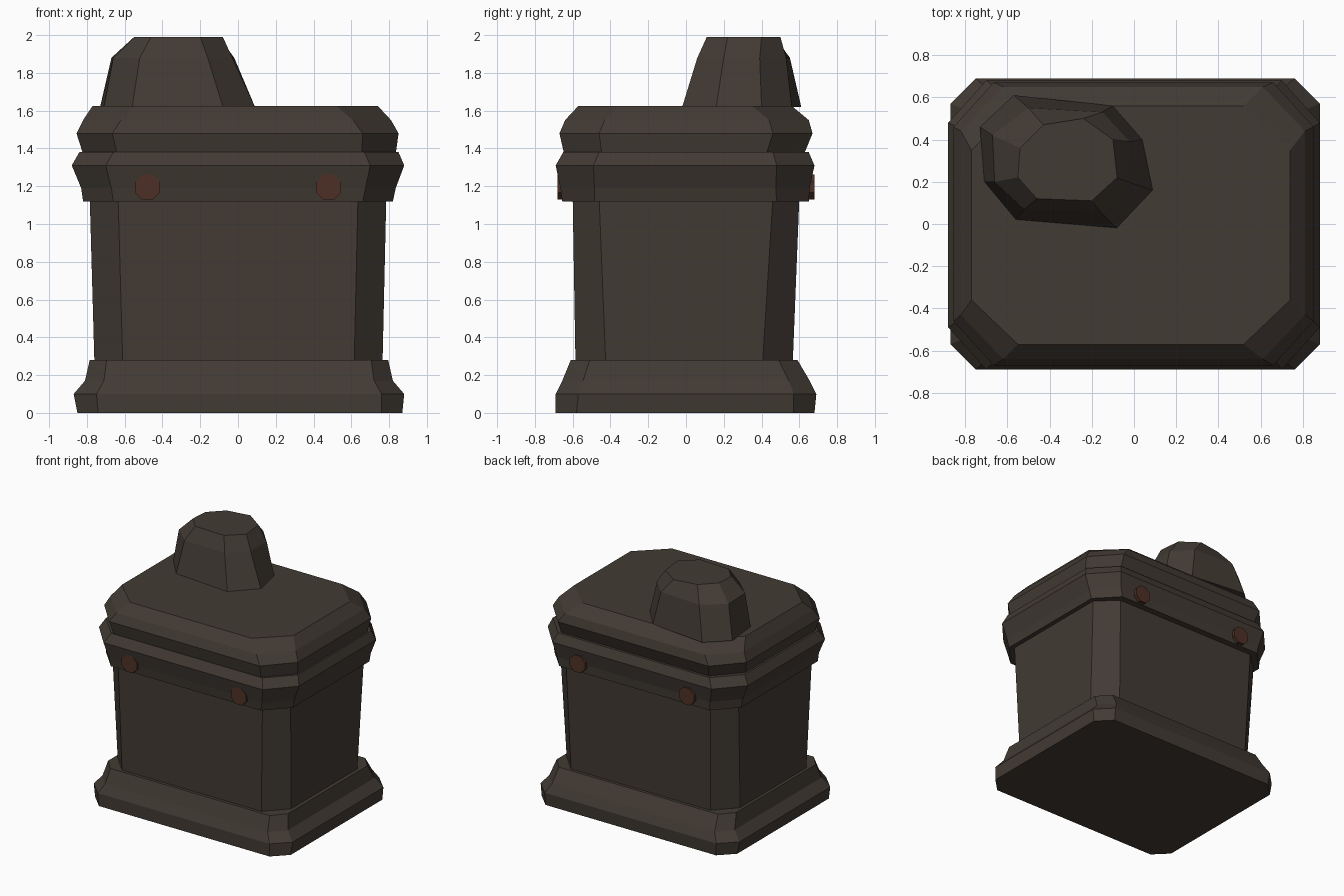
import bpy, bmesh
from math import radians
from mathutils import Matrix

cube = bpy.data.objects.get("Cube")
if cube:
    bpy.data.objects.remove(cube)


def make_material(name, rgb):
    mat = bpy.data.materials.new(name)
    mat.use_nodes = True
    mat.diffuse_color = (*rgb, 1)
    bsdf = mat.node_tree.nodes["Principled BSDF"]
    bsdf.inputs["Base Color"].default_value = (*rgb, 1)
    bsdf.inputs["Roughness"].default_value = 0.9
    return mat


stone = make_material("dark stone", (0.055, 0.043, 0.034))
rust = make_material("rusty metal", (0.075, 0.030, 0.019))


def add_object(name, bm, mat):
    bmesh.ops.recalc_face_normals(bm, faces=bm.faces)
    mesh = bpy.data.meshes.new(name)
    bm.to_mesh(mesh)
    bm.free()
    mesh.materials.append(mat)
    obj = bpy.data.objects.new(name, mesh)
    bpy.context.collection.objects.link(obj)
    return obj


def loft(name, loops, mat):
    """Skin a stack of equal-length point loops and cap both ends."""
    bm = bmesh.new()
    rings = [[bm.verts.new(p) for p in loop] for loop in loops]
    for low, high in zip(rings, rings[1:]):
        for i in range(len(low)):
            j = (i + 1) % len(low)
            bm.faces.new((low[i], low[j], high[j], high[i]))
    bm.faces.new(rings[0][::-1])
    bm.faces.new(rings[-1])
    return add_object(name, bm, mat)


def octagon(left, right, front, back, cx, cy, z):
    """Rectangle with cut corners."""
    return [(left + cx, front, z), (right - cx, front, z),
            (right, front + cy, z), (right, back - cy, z),
            (right - cx, back, z), (left + cx, back, z),
            (left, back - cy, z), (left, front + cy, z)]


# Stacked slabs: left, right, front, back, corner cut x, corner cut y, height
slabs = {
    "plinth": [(-.85, .87, -.69, .68, .11, .11, 0),
               (-.87, .88, -.69, .69, .12, .12, .10),
               (-.81, .82, -.655, .655, .10, .11, .17),
               (-.785, .795, -.61, .59, .09, .10, .28)],
    "body": [(-.76, .765, -.585, .565, .15, .16, .26),
             (-.785, .785, -.60, .60, .15, .14, 1.14)],
    "band": [(-.82, .82, -.655, .65, .16, .17, 1.12),
             (-.83, .835, -.665, .655, .16, .18, 1.19),
             (-.88, .88, -.69, .68, .18, .20, 1.31),
             (-.84, .85, -.65, .65, .18, .19, 1.38)],
    "lid": [(-.82, .835, -.645, .625, .18, .20, 1.37),
            (-.855, .85, -.67, .67, .19, .21, 1.48),
            (-.82, .81, -.64, .65, .20, .21, 1.55),
            (-.77, .74, -.57, .56, .22, .21, 1.625)],
}
for name, rows in slabs.items():
    loft(name, [octagon(*row) for row in rows], stone)

# Rough stone resting on the lid
foot = [(-.73, .46), (-.71, .20), (-.56, .02), (-.08, -.02),
        (.09, .16), (.04, .40), (-.10, .56), (-.57, .61)]
shoulder = [(-.67, .42), (-.66, .20), (-.52, .07), (-.16, .06),
            (-.03, .20), (-.02, .39), (-.15, .53), (-.50, .55)]
crown = [(-.54, .36), (-.55, .22), (-.46, .12), (-.20, .11),
         (-.08, .22), (-.10, .40), (-.24, .50), (-.43, .47)]
loft("rock", [[(x, y, z) for x, y in ring] for ring, z in
              ((foot, 1.62), (shoulder, 1.88), (crown, 1.99))], stone)

# Domed studs on the front and back of the band
for side, label in ((-1, "front"), (1, "back")):
    for x in (-.48, .48):
        bm = bmesh.new()
        turn = Matrix.Rotation(radians(90), 4, "X") @ Matrix.Rotation(radians(22.5), 4, "Z")
        place = Matrix.Translation((x, side * .65, 1.195)) @ turn
        bmesh.ops.create_cone(bm, cap_ends=True, segments=8, radius1=.072,
                              radius2=.072, depth=.06, matrix=place)
        add_object(f"{label}_stud_{'left' if x > 0 else 'right'}", bm, rust)
